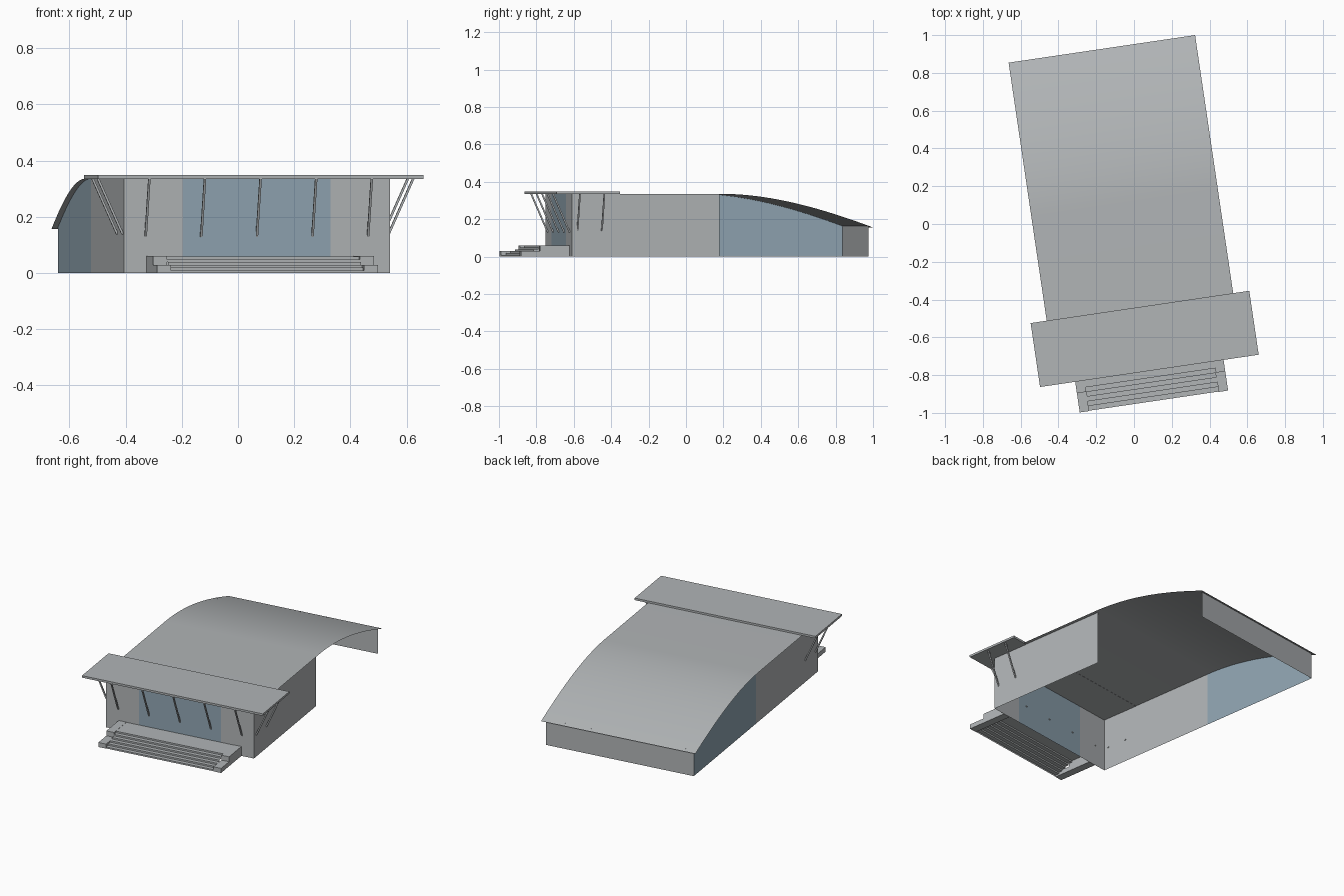
import bpy, math
from mathutils import Matrix, Vector

if "Cube" in bpy.data.objects:
    bpy.data.objects.remove(bpy.data.objects["Cube"])

TURN = Matrix.Rotation(math.radians(8.4), 4, 'Z')   # whole building is turned on its site
MID = -0.033                                        # centre line of the building
HALF = 0.478                                        # half width between side walls
FRONT, BEND, BACK, EAVE = -0.683, 0.116, 0.92, 0.942
TOP = 0.336


def material(name, rgb):
    m = bpy.data.materials.new(name)
    m.use_nodes = True
    m.diffuse_color = (*rgb, 1)
    m.node_tree.nodes["Principled BSDF"].inputs["Base Color"].default_value = (*rgb, 1)
    return m


GREY = material("light grey", (0.44, 0.46, 0.47))
GLASS = material("blue glass", (0.28, 0.375, 0.445))


def build(name, verts, faces, mat):
    me = bpy.data.meshes.new(name)
    me.from_pydata(verts, [], faces)
    me.transform(TURN)
    me.materials.append(mat)
    ob = bpy.data.objects.new(name, me)
    bpy.context.collection.objects.link(ob)
    return ob


def panel(name, points, mat):
    return build(name, points, [range(len(points))], mat)


def strip(name, profile, x0, x1, mat):
    """Sheet swept across x from a (y, z) profile."""
    n = len(profile)
    verts = [(x, y, z) for x in (x0, x1) for y, z in profile]
    faces = [(i, i + n, i + n + 1, i + 1) for i in range(n - 1)]
    return build(name, verts, faces, mat)


def prism(name, profile, x0, x1, mat):
    """Closed solid swept across x from a (y, z) outline."""
    n = len(profile)
    verts = [(x, y, z) for x in (x0, x1) for y, z in profile]
    faces = [(i, (i + 1) % n, (i + 1) % n + n, i + n) for i in range(n)]
    faces += [tuple(range(n))[::-1], tuple(range(n, 2 * n))]
    return build(name, verts, faces, mat)


def rect(y0, y1, z0, z1):
    return [(y0, z0), (y1, z0), (y1, z1), (y0, z1)]


def strut(name, a, b, r=0.004):
    """Thin square bar between two points."""
    a, b = Vector(a), Vector(b)
    q = (b - a).to_track_quat('Z', 'Y')
    corners = [q @ Vector((sx * r, sy * r, 0)) for sx, sy in ((-1, -1), (1, -1), (1, 1), (-1, 1))]
    verts = [p + c for p in (a, b) for c in corners]
    faces = [(i, (i + 1) % 4, (i + 1) % 4 + 4, i + 4) for i in range(4)]
    build(name, verts, faces + [(3, 2, 1, 0), (4, 5, 6, 7)], GREY)


def roof_z(y):
    t = max(0, (y - BEND) / (EAVE - BEND))
    return TOP - 0.235 * t ** 2 + 0.055 * t ** 3


def curve(y0, y1, n=24):
    return [(y0 + (y1 - y0) * i / n, roof_z(y0 + (y1 - y0) * i / n)) for i in range(n + 1)]


# Roof: flat, then sweeping down to the back
roof = strip("roof", [(-0.44, TOP)] + curve(BEND, EAVE), MID - 0.499, MID + 0.499, GREY)
roof.data.shade_smooth()

# Canopy slab over the entrance
prism("canopy", rect(-0.781, -0.439, TOP - 0.001, 0.348), MID - 0.585, MID + 0.585, GREY)

# Front wall with central glazing
edges = [-HALF, -0.265, 0.265, HALF]
for name, i, mat in (("front_wall_right", 0, GREY), ("front_glass", 1, GLASS), ("front_wall_left", 2, GREY)):
    strip(name, [(FRONT, 0), (FRONT, TOP)], MID + edges[i], MID + edges[i + 1], mat)

# Side walls; one side is open under the sweeping roof, the other glazed
for name, side in (("side_wall_left", 1), ("side_wall_right", -1)):
    x = MID + side * HALF
    pts = [(x, y, z) for y, z in rect(FRONT, BEND, 0, TOP)]
    panel(name, pts if side > 0 else pts[::-1], GREY)
x = MID - HALF
panel("side_glass", [(x, y, z) for y, z in [(BACK, 0), (BEND, 0)] + curve(BEND, BACK)], GLASS)

# Back wall
strip("back_wall", [(BACK, roof_z(BACK)), (BACK, 0)], MID - HALF, MID + HALF, GREY)

# Entrance steps, porch platform and stepped cheek blocks
STEP_FRONT, STEPS, RISE, TREAD = -0.943, 6, 0.0098, 0.025
profile = []
for i in range(STEPS):
    y = STEP_FRONT + i * TREAD
    profile += [(y, i * RISE), (y, (i + 1) * RISE)]
profile.append((FRONT, STEPS * RISE))
strip("porch_steps", profile, MID - 0.347, MID + 0.347, GREY)
cheek = [(-0.945, 0), (FRONT, 0), (FRONT, 0.06), (-0.842, 0.06), (-0.842, 0.029), (-0.945, 0.029)]
for name, side in (("cheek_left", 1), ("cheek_right", -1)):
    xs = sorted((MID + side * 0.347, MID + side * 0.397))
    prism(name, cheek, *xs, GREY)

# Canopy struts along the front and sides
for i in range(-2, 3):
    x = MID + i * 0.2
    strut("front_strut", (x, FRONT, 0.13), (x, FRONT - 0.09, TOP))
for side in (-1, 1):
    for y in (-0.652, -0.52):
        strut("side_strut", (MID + side * HALF, y, 0.138), (MID + side * (HALF + 0.089), y, TOP))
